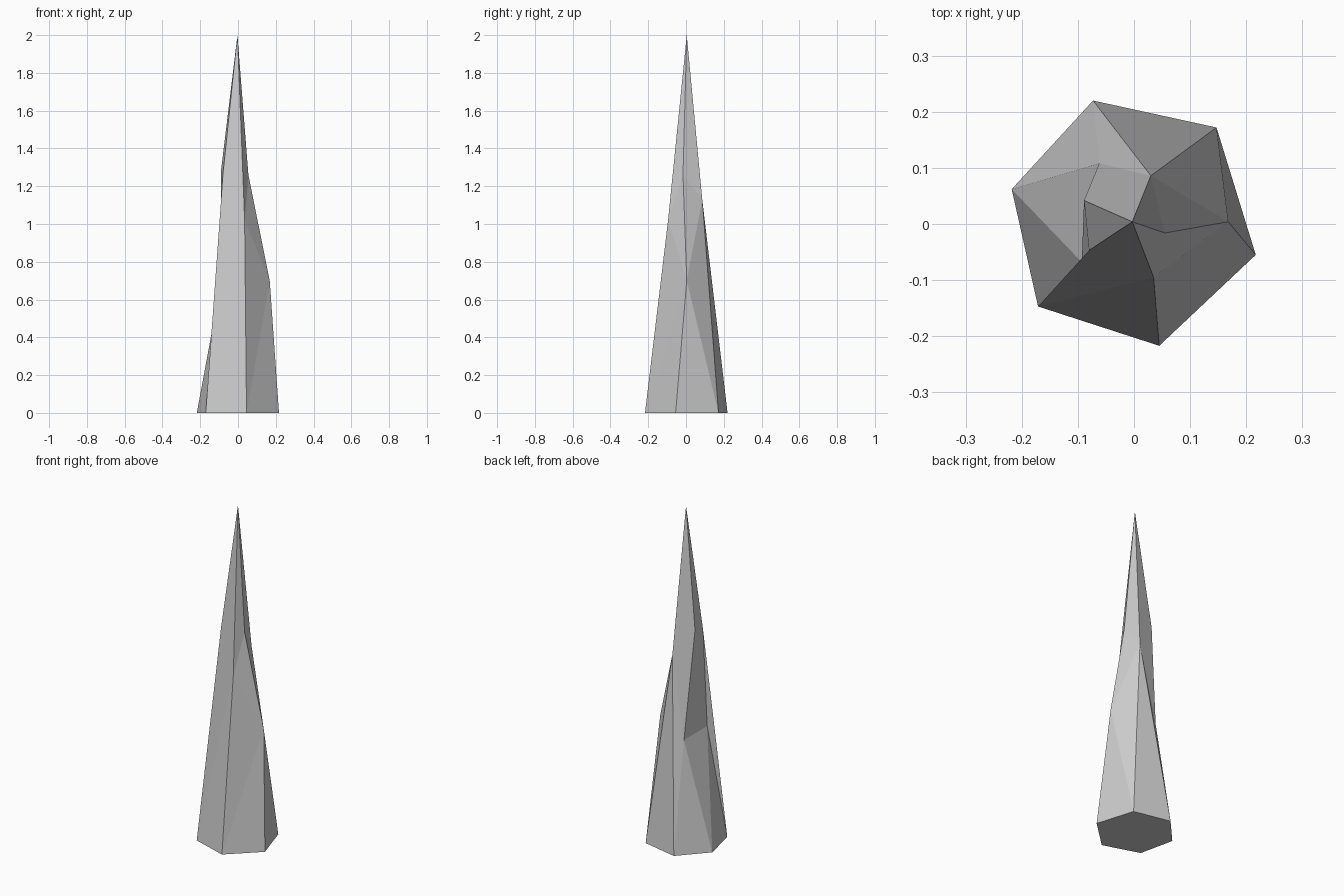
import bpy, bmesh

if "Cube" in bpy.data.objects:
    bpy.data.objects.remove(bpy.data.objects["Cube"])

# Footprint: irregular hexagon on the ground, counter-clockwise from above
foot = [(0.147, 0.172), (-0.073, 0.22), (-0.218, 0.062),
        (-0.171, -0.147), (0.045, -0.217), (0.217, -0.055)]
# Shoulder: upper corners where the tip facets start
shoulder = [(0.03, 0.086, 1.13), (-0.089, 0.042, 1.29), (-0.08, -0.047, 1.26),
            (0.035, -0.095, 1.02), (0.055, -0.016, 1.26)]
# Kinks: lower corners that break up the long side facets
kinks = [(-0.062, 0.108, 0.65), (-0.093, -0.068, 0.675), (0.168, 0.004, 0.70)]

bm = bmesh.new()
f = [bm.verts.new((x, y, 0)) for x, y in foot]
s = [bm.verts.new(p) for p in shoulder]
k = [bm.verts.new(p) for p in kinks]
tip = bm.verts.new((-0.003, 0.004, 2.0))

# Bottom cap and pointed tip
bm.faces.new(f[::-1])
for i in range(len(s)):
    bm.faces.new((s[i], s[(i + 1) % len(s)], tip))

# Side facets, going round from the back
sides = [
    (f[0], f[1], s[0]),
    (f[1], k[0], s[0]), (f[1], f[2], k[0]), (k[0], s[1], s[0]),
    (f[2], k[1], k[0]), (k[0], k[1], s[1]), (k[1], s[2], s[1]),
    (f[2], f[3], k[1]), (f[3], s[2], k[1]),
    (f[3], s[3], s[2]), (f[3], f[4], s[3]),
    (f[4], k[2], s[3]), (f[4], f[5], k[2]), (s[3], k[2], s[4]),
    (f[5], f[0], k[2]), (f[0], s[0], k[2]), (k[2], s[0], s[4]),
]
for tri in sides:
    bm.faces.new(tri)
bmesh.ops.recalc_face_normals(bm, faces=bm.faces)

mesh = bpy.data.meshes.new("stone_spike")
bm.to_mesh(mesh)
bm.free()
bpy.context.collection.objects.link(bpy.data.objects.new("stone_spike", mesh))
